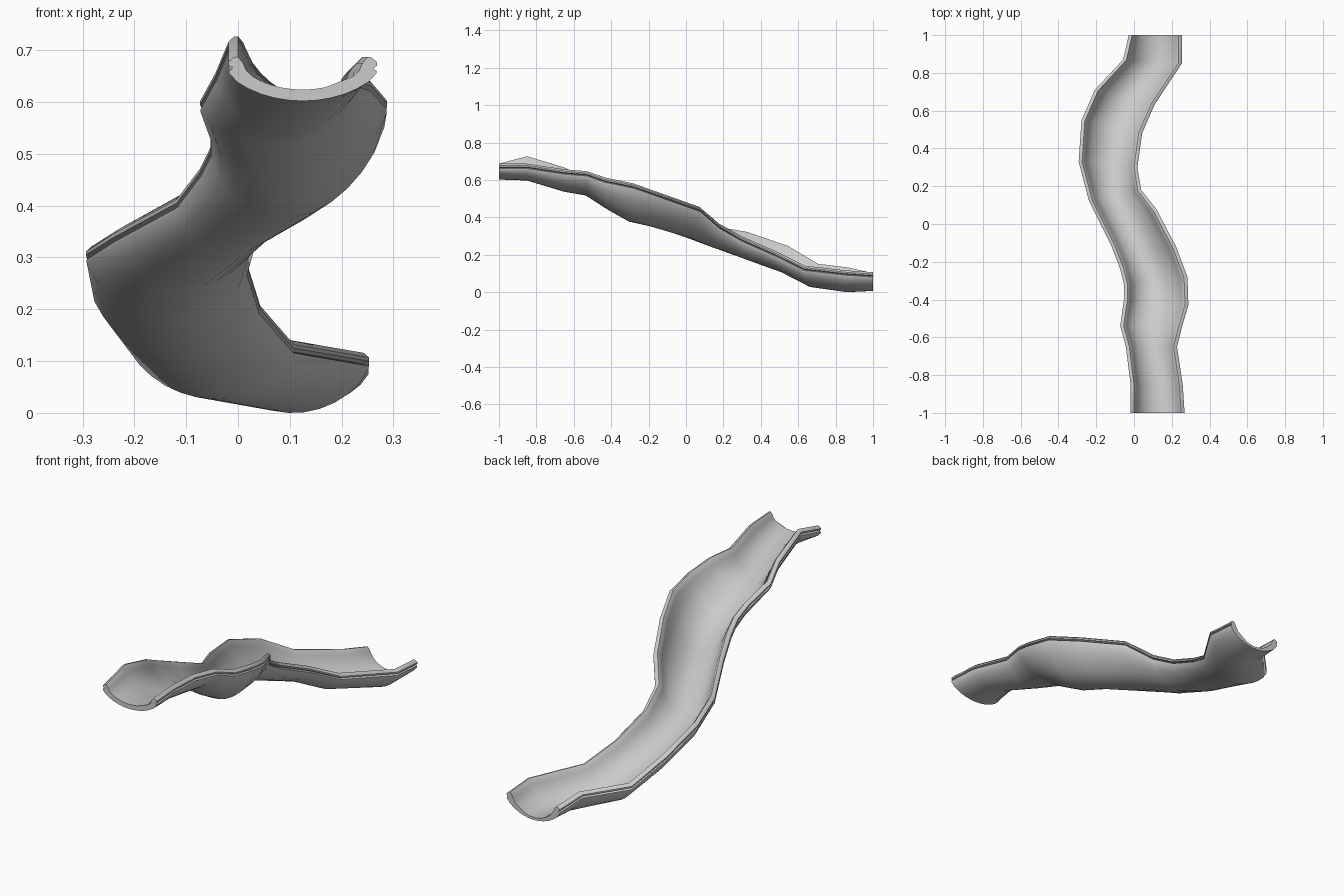
import bpy, bmesh
from mathutils import Vector

if "Cube" in bpy.data.objects:
    bpy.data.objects.remove(bpy.data.objects["Cube"])

# stations: left rim x,y,z | right rim x,y,z | underside height
STATIONS = [
    (-.02, -1, .69, .27, -1, .69, .605),
    (-.02, -.85, .73, .26, -.85, .69, .60),
    (-.045, -.65, .67, .23, -.65, .66, .54),
    (-.075, -.54, .615, .26, -.53, .65, .52),
    (-.055, -.40, .56, .29, -.43, .615, .44),
    (-.055, -.32, .525, .285, -.28, .585, .38),
    (-.075, -.24, .485, .225, -.12, .53, .355),
    (-.12, -.12, .425, .12, .08, .46, .31),
    (-.24, .12, .36, .04, .18, .37, .24),
    (-.295, .33, .325, .02, .30, .30, .18),
    (-.28, .55, .25, .045, .48, .22, .11),
    (-.21, .71, .155, .11, .63, .145, .03),
    (-.06, .87, .135, .255, .85, .12, .003),
    (-.03, 1, .105, .255, 1, .11, .01),
]
# rim bead: (inset from outer edge, drop below rim top), from lower lip to inner crease
RIM = [(.003, .032), (.003, .026), (.016, .022), (.002, .017),
       (.002, .010), (.012, .001), (.020, .0), (.030, .012), (.036, .026)]
STEPS = 12


def bowl(a, b, bottom):
    """Curved trough between two edge points, end points left out."""
    mid = (a.z + b.z) / 2
    tilt = (b.z - a.z) / 2
    depth = max(mid - bottom, .03)
    depth -= tilt * tilt / (3 * depth)
    pts = []
    for i in range(1, STEPS):
        t = i / STEPS
        t = .6 * t + .4 * (3 * t * t - 2 * t ** 3)   # closer spacing on the walls
        s = 2 * t - 1
        p = a.lerp(b, t)
        p.z -= depth * (1 - s * s) ** .75
        pts.append(p)
    return pts


def section(lx, ly, lz, rx, ry, rz, bottom, thick):
    left, right = Vector((lx, ly, lz)), Vector((rx, ry, rz))
    across = Vector((rx - lx, ry - ly, 0)).normalized()
    lrim = [left + across * i - Vector((0, 0, d)) for i, d in RIM]
    rrim = [right - across * i - Vector((0, 0, d)) for i, d in RIM]
    inner = bowl(lrim[-1], rrim[-1], bottom + thick)
    outer = bowl(lrim[0], rrim[0], bottom)
    return lrim + inner + rrim[::-1] + outer[::-1]


# slide chute: loft of all sections with closed ends
bm = bmesh.new()
rings = []
for n, st in enumerate(STATIONS):
    rings.append([bm.verts.new(p) for p in section(*st, .022 if n == 0 else .012)])
count = len(rings[0])
for r0, r1 in zip(rings, rings[1:]):
    for i in range(count):
        j = (i + 1) % count
        bm.faces.new((r0[i], r0[j], r1[j], r1[i]))
caps = [bm.faces.new(rings[0]), bm.faces.new(rings[-1])]
bmesh.ops.triangulate(bm, faces=caps)
bmesh.ops.recalc_face_normals(bm, faces=bm.faces)
low = min(v.co.z for v in bm.verts)
bmesh.ops.translate(bm, verts=bm.verts, vec=(0, 0, -low))
mesh = bpy.data.meshes.new("slide_chute")
bm.to_mesh(mesh)
bm.free()
chute = bpy.data.objects.new("slide_chute", mesh)
bpy.context.collection.objects.link(chute)
bpy.context.view_layer.objects.active = chute
chute.select_set(True)
bpy.ops.object.shade_smooth_by_angle(angle=.7)
